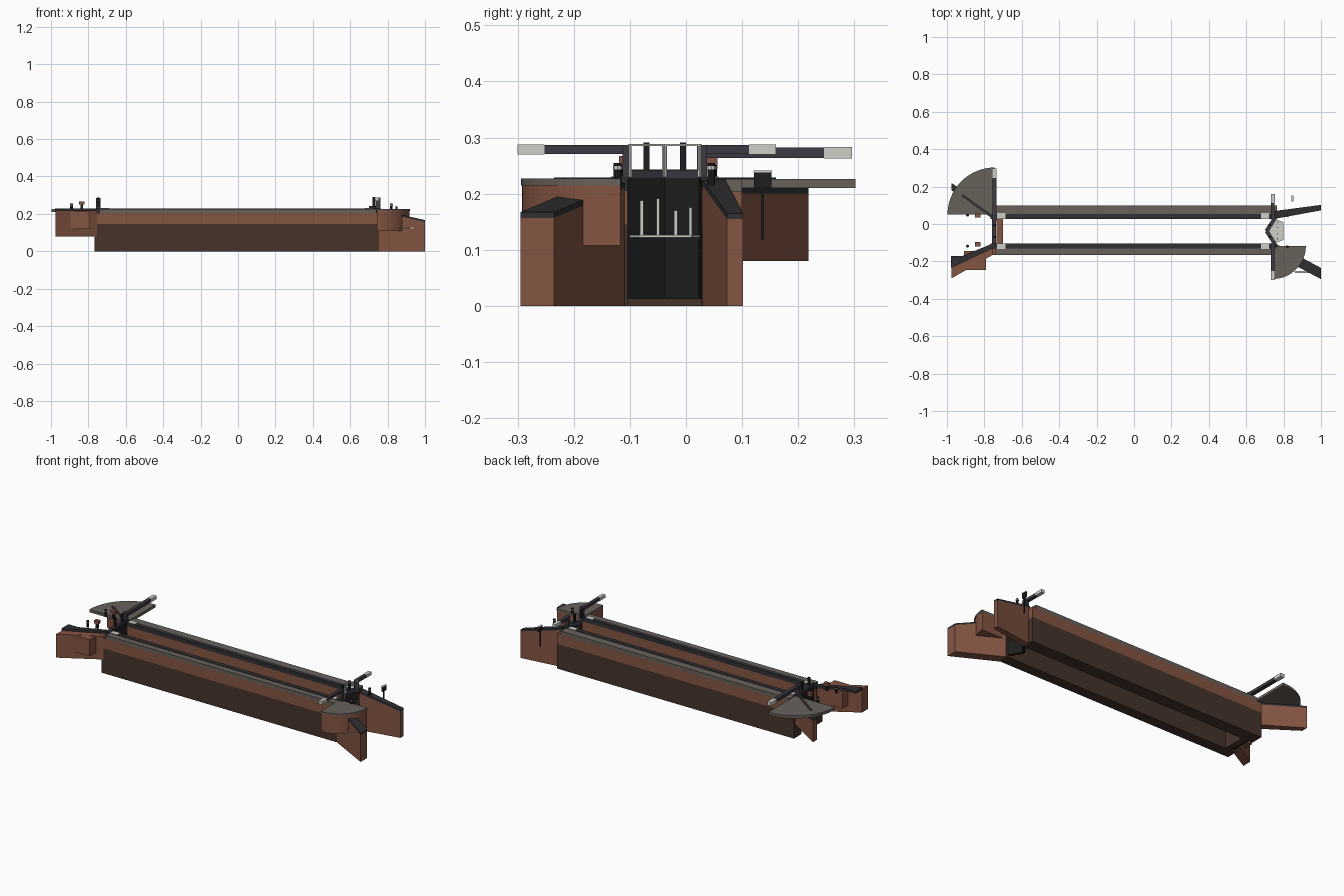
import bpy, bmesh, math
from mathutils import Vector

cube = bpy.data.objects.get("Cube")
if cube:
    bpy.data.objects.remove(cube)


def material(name, *rgb):
    m = bpy.data.materials.new(name)
    m.use_nodes = True
    m.diffuse_color = (*rgb, 1)
    m.node_tree.nodes["Principled BSDF"].inputs["Base Color"].default_value = (*rgb, 1)
    return m


BRICK = material("brick", 0.23, 0.09, 0.055)
WET = material("wet brick", 0.06, 0.033, 0.024)
PATH = material("path stone", 0.14, 0.12, 0.105)
COPING = material("dark coping", 0.03, 0.03, 0.033)
BLACK = material("black timber", 0.013, 0.013, 0.013)
BEAM = material("beam timber", 0.045, 0.04, 0.052)
WHITE = material("white paint", 0.62, 0.62, 0.58)


def prism(name, pts, z0, tops, mat):
    """Upright prism over a plan outline; tops is one height or one per corner."""
    if not isinstance(tops, (list, tuple)):
        tops = [tops] * len(pts)
    bases = z0 if isinstance(z0, (list, tuple)) else [z0] * len(pts)
    bm = bmesh.new()
    low = [bm.verts.new((x, y, z)) for (x, y), z in zip(pts, bases)]
    high = [bm.verts.new((x, y, z)) for (x, y), z in zip(pts, tops)]
    bm.faces.new(low[::-1])
    bm.faces.new(high)
    n = len(pts)
    for i in range(n):
        j = (i + 1) % n
        bm.faces.new((low[i], low[j], high[j], high[i]))
    bmesh.ops.recalc_face_normals(bm, faces=bm.faces)
    mesh = bpy.data.meshes.new(name)
    bm.to_mesh(mesh)
    bm.free()
    mesh.materials.append(mat)
    obj = bpy.data.objects.new(name, mesh)
    bpy.context.collection.objects.link(obj)
    return obj


def box(name, x, y, z, mat):
    return prism(name, [(x[0], y[0]), (x[1], y[0]), (x[1], y[1]), (x[0], y[1])], z[0], z[1], mat)


def post(name, x, y, z0, z1, r, mat, sides=8):
    ring = [(x + r * math.cos(math.tau * i / sides), y + r * math.sin(math.tau * i / sides))
            for i in range(sides)]
    return prism(name, ring, z0, z1, mat)


def strip(name, a, b, width, z0, z1, mat):
    a, b = Vector(a), Vector(b)
    d = (b - a).normalized()
    s = Vector((-d.y, d.x)) * width / 2
    return prism(name, [tuple(p) for p in (a - s, b - s, b + s, a + s)], z0, z1, mat)


def quarter(name, cx, cy, r, start, z0, z1, mat):
    arc = [(cx + r * math.cos(math.radians(start + 90 * i / 16)),
            cy + r * math.sin(math.radians(start + 90 * i / 16))) for i in range(17)]
    return prism(name, [(cx, cy)] + arc, z0, z1, mat)


def wing(name, inner0, inner1, outer1, outer0, z0, near, far):
    """Splayed end wall with a sloping dark coping."""
    pts = [inner0, inner1, outer1, outer0]
    tops = [near, far, far, near]
    prism(name, pts, z0, [t - 0.01 for t in tops], BRICK)
    return prism(name + "_coping", pts, [t - 0.01 for t in tops], tops, COPING)


# Chamber walls, open between, with coping on the water side
for side, inner, outer in (("back", 0.028, 0.1), ("front", -0.104, -0.165)):
    s = 1 if outer > inner else -1
    span = sorted((inner, outer))
    edge = inner + s * 0.026
    box(side + "_wall_base", (-0.768, 0.765), span, (0, 0.145), WET)
    box(side + "_wall_top", (-0.768, 0.765), span, (0.145, 0.205), BRICK)
    box(side + "_path", (-0.74, 0.74), sorted((edge, outer)), (0.205, 0.226), PATH)
    box(side + "_coping", (-0.768, 0.765), sorted((inner, edge)), (0.205, 0.229), COPING)
    for x in (-0.71, 0.7):
        box(side + "_coping_mark", (x - 0.022, x + 0.022), sorted((inner, inner + s * 0.03)),
            (0.229, 0.231), WHITE)

# Lower end wing walls
wing("lower_back_wing", (0.755, 0.028), (1, 0.073), (1, 0.102), (0.755, 0.07), 0, 0.226, 0.165)
wing("lower_front_wing", (0.755, -0.104), (1, -0.235), (1, -0.295), (0.755, -0.165), 0, 0.222, 0.167)

# Upper end wing walls, standing on the higher bed
wing("upper_back_wing", (-0.755, 0.028), (-0.975, 0.18), (-0.975, 0.218), (-0.755, 0.08),
     0.08, 0.21, 0.21)
prism("upper_front_wing", [(-0.755, -0.104), (-0.975, -0.235), (-0.975, -0.29), (-0.755, -0.165)],
      0.08, 0.217, BRICK)
prism("upper_front_coping", [(-0.755, -0.104), (-0.915, -0.17), (-0.978, -0.17), (-0.978, -0.235),
      (-0.755, -0.13)], 0.215, 0.229, COPING)
box("upper_front_buttress", (-0.91, -0.79), (-0.245, -0.145), (0.12, 0.216), BRICK)

# Quarter-round platforms for swinging the beams
quarter("lower_platform_wall", 0.742, -0.117, 0.175, 270, 0.108, 0.215, BRICK)
quarter("lower_platform_top", 0.742, -0.117, 0.177, 270, 0.215, 0.227, PATH)
quarter("upper_platform", -0.745, 0.05, 0.252, 90, 0.21, 0.226, PATH)
strip("upper_platform_coping", (-0.76, 0.04), (-0.92, 0.155), 0.014, 0.226, 0.229, COPING)

# Upper sill and single gate
box("upper_sill", (-0.735, -0.7), (-0.104, 0.028), (0, 0.1), WET)
box("upper_sill_cap", (-0.735, -0.7), (-0.104, 0.028), (0.1, 0.12), BRICK)
box("upper_gate", (-0.757, -0.737), (-0.104, 0.028), (0.012, 0.23), BLACK)
box("upper_gate_heel_post", (-0.76, -0.735), (0.02, 0.036), (0.226, 0.285), BEAM)
box("upper_balance_beam", (-0.757, -0.735), (0.02, 0.246), (0.264, 0.282), BEAM)
box("upper_beam_tip", (-0.758, -0.734), (0.246, 0.296), (0.263, 0.283), WHITE)
for y in (-0.07, -0.005):
    box("upper_paddle_post", (-0.753, -0.741), (y - 0.005, y + 0.005), (0.23, 0.288), BLACK)
box("upper_gate_rail", (-0.758, -0.738), (-0.104, 0.028), (0.23, 0.243), BEAM)

# Lower pair of mitred gates
mid = -0.038
for s, name in ((1, "back"), (-1, "front")):
    hinge, apex = (0.752, mid + s * 0.066), (0.708, mid)
    strip(name + "_gate_leaf", apex, hinge, 0.016, 0.012, 0.23, BLACK)
    strip(name + "_gate_cap", apex, hinge, 0.02, 0.228, 0.242, BEAM)
    strip(name + "_hand_rail", (0.72, mid), (0.76, mid + s * 0.064), 0.005, 0.285, 0.289, WHITE)
    for t in (0.03, 0.97):
        post(name + "_rail_post", 0.72 + 0.04 * t, mid + s * 0.064 * t, 0.23, 0.288, 0.003, WHITE, 6)
    box(name + "_paddle_post", (0.72, 0.732), sorted((mid + s * 0.027, mid + s * 0.038)),
        (0.235, 0.291), BLACK)
    box(name + "_heel_post", (0.735, 0.757), sorted((mid + s * 0.06, mid + s * 0.075)),
        (0.226, 0.287), BEAM)
    end = 0.16 if s > 0 else -0.3
    joint = end - s * 0.048
    box(name + "_balance_beam", (0.733, 0.752), sorted((mid + s * 0.065, joint)), (0.271, 0.287), BEAM)
    box(name + "_beam_tip", (0.732, 0.753), sorted((joint, end)), (0.27, 0.288), WHITE)

# Low platform and rods below the mitred gates
prism("gate_walkway", [(0.76, -0.1), (0.8, -0.085), (0.8, 0.01), (0.76, 0.024), (0.718, mid)],
      0.122, 0.126, WHITE)
for y, top in ((-0.079, 0.188), (-0.05, 0.191), (-0.018, 0.17), (0.008, 0.175)):
    box("paddle_rod", (0.765, 0.771), (y - 0.003, y + 0.003), (0.124, top), WHITE)
box("landing_stage", (0.86, 0.94), (-0.262, -0.252), (0.122, 0.126), WHITE)

# Mooring bollards with a white band, and winding posts
for x, y in ((-0.89, 0.048), (-0.89, -0.118), (0.82, 0.045), (0.82, -0.122)):
    post("bollard", x, y, 0.215, 0.255, 0.007, BLACK)
    post("bollard_band", x, y, 0.243, 0.249, 0.0085, WHITE)
for y in (0.045, -0.108):
    box("winding_post", (-0.842, -0.828), (y - 0.006, y + 0.006), (0.22, 0.25), BLACK)
    box("winding_head", (-0.849, -0.821), (y - 0.011, y + 0.011), (0.25, 0.267), BRICK)

# Notice board on a post beside the lower wing
box("notice_post", (0.845, 0.851), (0.134, 0.139), (0.118, 0.215), BLACK)
box("notice_board", (0.843, 0.853), (0.121, 0.152), (0.211, 0.24), BLACK)
box("notice_frame", (0.842, 0.854), (0.12, 0.153), (0.238, 0.241), WHITE)
